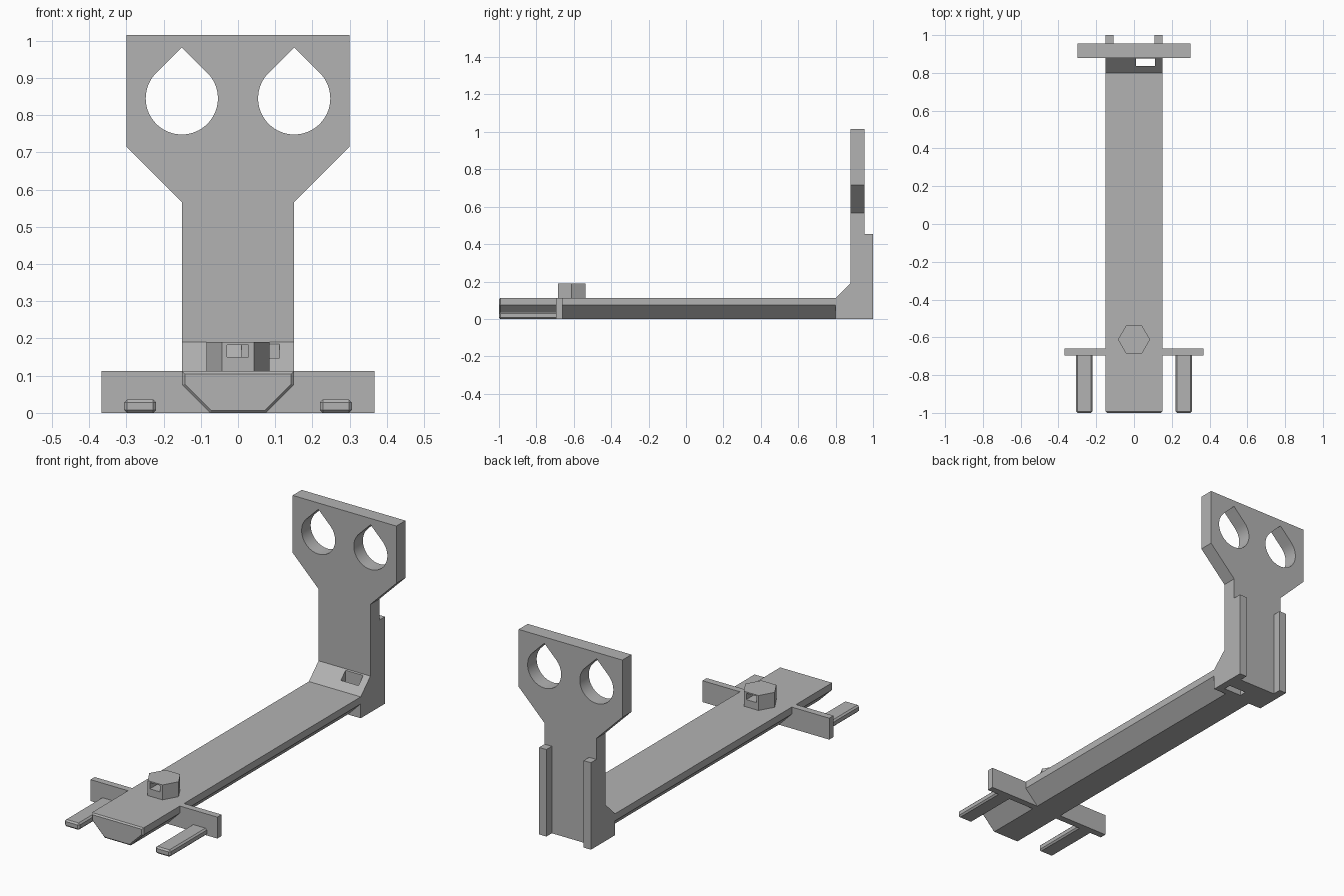
import bpy, bmesh, math
from mathutils import Vector

cube = bpy.data.objects.get("Cube")
if cube:
    bpy.data.objects.remove(cube, do_unlink=True)

GREY = 0.45
mat = bpy.data.materials.new("plain grey")
mat.use_nodes = True
mat.diffuse_color = (GREY, GREY, GREY, 1)
mat.node_tree.nodes["Principled BSDF"].inputs["Base Color"].default_value = (GREY, GREY, GREY, 1)


def prism(name, points, axis, start, end, chamfer=0, pick=None):
    """Extrude a 2D outline along an axis, optionally chamfering picked edges."""
    def place(p, t):
        u, v = p
        return {"x": Vector((t, u, v)), "y": Vector((u, t, v)), "z": Vector((u, v, t))}[axis]

    bm = bmesh.new()
    a = [bm.verts.new(place(p, start)) for p in points]
    b = [bm.verts.new(place(p, end)) for p in points]
    bm.faces.new(a)
    bm.faces.new(b)
    for i in range(len(a)):
        j = (i + 1) % len(a)
        bm.faces.new((a[i], a[j], b[j], b[i]))
    bmesh.ops.recalc_face_normals(bm, faces=bm.faces)
    if chamfer:
        edges = [e for e in bm.edges if pick is None or pick(e)]
        bmesh.ops.bevel(bm, geom=edges, offset=chamfer, segments=1,
                        affect="EDGES", clamp_overlap=True)
    mesh = bpy.data.meshes.new(name)
    bm.to_mesh(mesh)
    bm.free()
    mesh.materials.append(mat)
    obj = bpy.data.objects.new(name, mesh)
    bpy.context.collection.objects.link(obj)
    return obj


def rect(x0, x1, y0, y1):
    return [(x0, y0), (x1, y0), (x1, y1), (x0, y1)]


def mirrored(half):
    return half + [(-x, y) for x, y in reversed(half)]


def cut(obj, cutters):
    """Subtract the cutters, bake the result and discard them."""
    for c in cutters:
        c.hide_render = True
        mod = obj.modifiers.new("cut", "BOOLEAN")
        mod.operation = "DIFFERENCE"
        mod.solver = "EXACT"
        mod.object = c
    bpy.context.view_layer.update()
    graph = bpy.context.evaluated_depsgraph_get()
    baked = bpy.data.meshes.new_from_object(obj.evaluated_get(graph))
    obj.modifiers.clear()
    obj.data = baked
    for c in cutters:
        bpy.data.objects.remove(c, do_unlink=True)


def at_front(e):
    return all(v.co.y < -0.99 for v in e.verts)


# Long beam with a chamfered underside
beam = mirrored([(0.075, 0), (0.15, 0.075), (0.15, 0.112), ])
prism("beam", beam, "y", -1, 0.8, 0.007, at_front)

# Foot joining beam and post, with a slot through the slope
foot = prism("foot", [(0.8, 0), (0.955, 0), (0.955, 0.19), (0.88, 0.19), (0.8, 0.112)],
             "x", -0.15, 0.15)
cut(foot, [prism("slot_cutter", rect(0.01, 0.112, 0.836, 0.875), "z", -0.1, 0.3)])

# Upright post flaring into a head with two teardrop holes
outline = mirrored([(0.15, 0.19), (0.15, 0.565), (0.3, 0.715), (0.3, 1.015)])
post = prism("post", outline, "y", 0.88, 0.955)
R, STEPS = 0.097, 48
holes = []
for side in (-1, 1):
    cx, cz = side * 0.151, 0.845
    drop = [(cx, cz + R * math.sqrt(2))]
    for i in range(STEPS + 1):
        ang = math.radians(135 + 270 * i / STEPS)
        drop.append((cx + R * math.cos(ang), cz + R * math.sin(ang)))
    holes.append(prism("hole_cutter", drop, "y", 0.8, 1.05))
cut(post, holes)
bpy.ops.object.select_all(action="DESELECT")
post.select_set(True)
bpy.context.view_layer.objects.active = post
bpy.ops.object.shade_smooth_by_angle(angle=math.radians(30))

# Rear rails and front prongs, one on each side
for side, label in ((1, "left"), (-1, "right")):
    rail = sorted((side * 0.108, side * 0.15))
    prism(label + "_rail", rect(*rail, 0, 0.455), "y", 0.955, 1)
    prong = sorted((side * 0.22, side * 0.306))
    prism(label + "_prong", rect(*prong, 0, 0.036), "y", -1, -0.69, 0.008,
          lambda e: not all(v.co.y > -0.7 for v in e.verts))
    # Crossbar arm
    arm = sorted((side * 0.075, side * 0.367))
    prism(label + "_arm", rect(*arm, 0, 0.112), "y", -0.695, -0.66)

# Hexagonal stud with a square passage
stud = [(0.085 * math.cos(i * math.pi / 3), -0.612 + 0.085 * math.sin(i * math.pi / 3))
        for i in range(6)]
hexagon = prism("hex_stud", stud, "z", 0.112, 0.19)
cut(hexagon, [prism("passage_cutter", rect(-0.03, 0.028, 0.15, 0.183), "y", -0.8, -0.4)])
